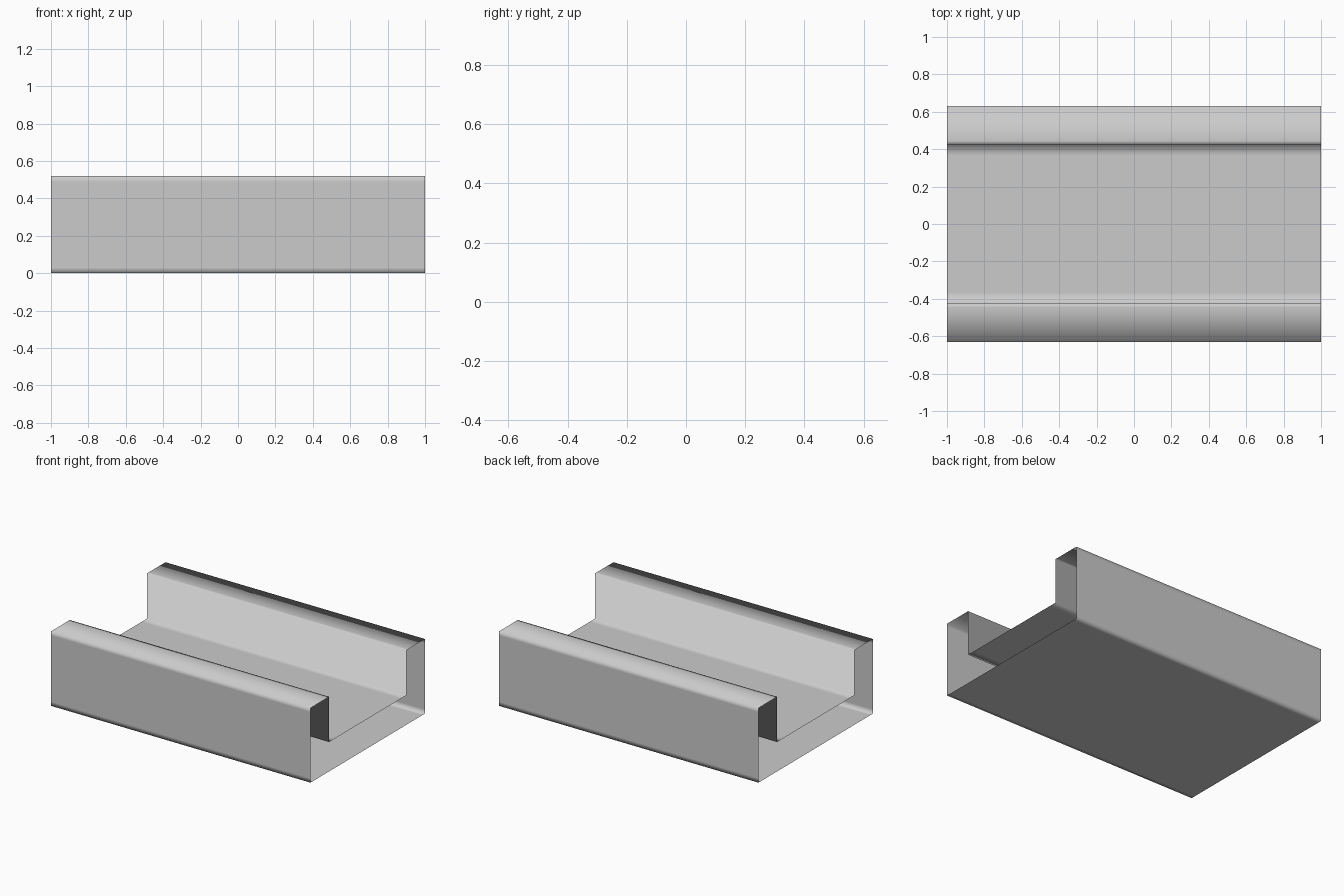
import bpy, bmesh

if "Cube" in bpy.data.objects:
    bpy.data.objects.remove(bpy.data.objects["Cube"])

HALF_LEN = 1.0
W, LIP, H, FLOOR = 0.63, 0.425, 0.52, 0.205

# Right half of the cross-section (y, z), from bottom to channel floor,
# with support points close to the corners to tighten the smooth shading
half = [(W - 0.03, 0), (W, 0), (W, 0.03), (W, H - 0.03), (W, H),
        (LIP + 0.02, H), (LIP, H), (LIP, FLOOR), (LIP - 0.06, FLOOR)]
profile = half + [(-y, z) for y, z in reversed(half)]

# Thin open-ended channel extruded along x
bm = bmesh.new()
ends = [[bm.verts.new((x, y, z)) for y, z in profile] for x in (-HALF_LEN, HALF_LEN)]
n = len(profile)
for i in range(n):
    j = (i + 1) % n
    f = bm.faces.new((ends[0][i], ends[1][i], ends[1][j], ends[0][j]))
    f.smooth = True
bm.normal_update()
# Make the outer skin face outward (underside must point down)
under = min(bm.faces, key=lambda f: f.calc_center_median().z)
if under.normal.z > 0:
    bmesh.ops.reverse_faces(bm, faces=bm.faces[:])

mesh = bpy.data.meshes.new("channel_rail")
bm.to_mesh(mesh)
bm.free()
rail = bpy.data.objects.new("channel_rail", mesh)
bpy.context.collection.objects.link(rail)
